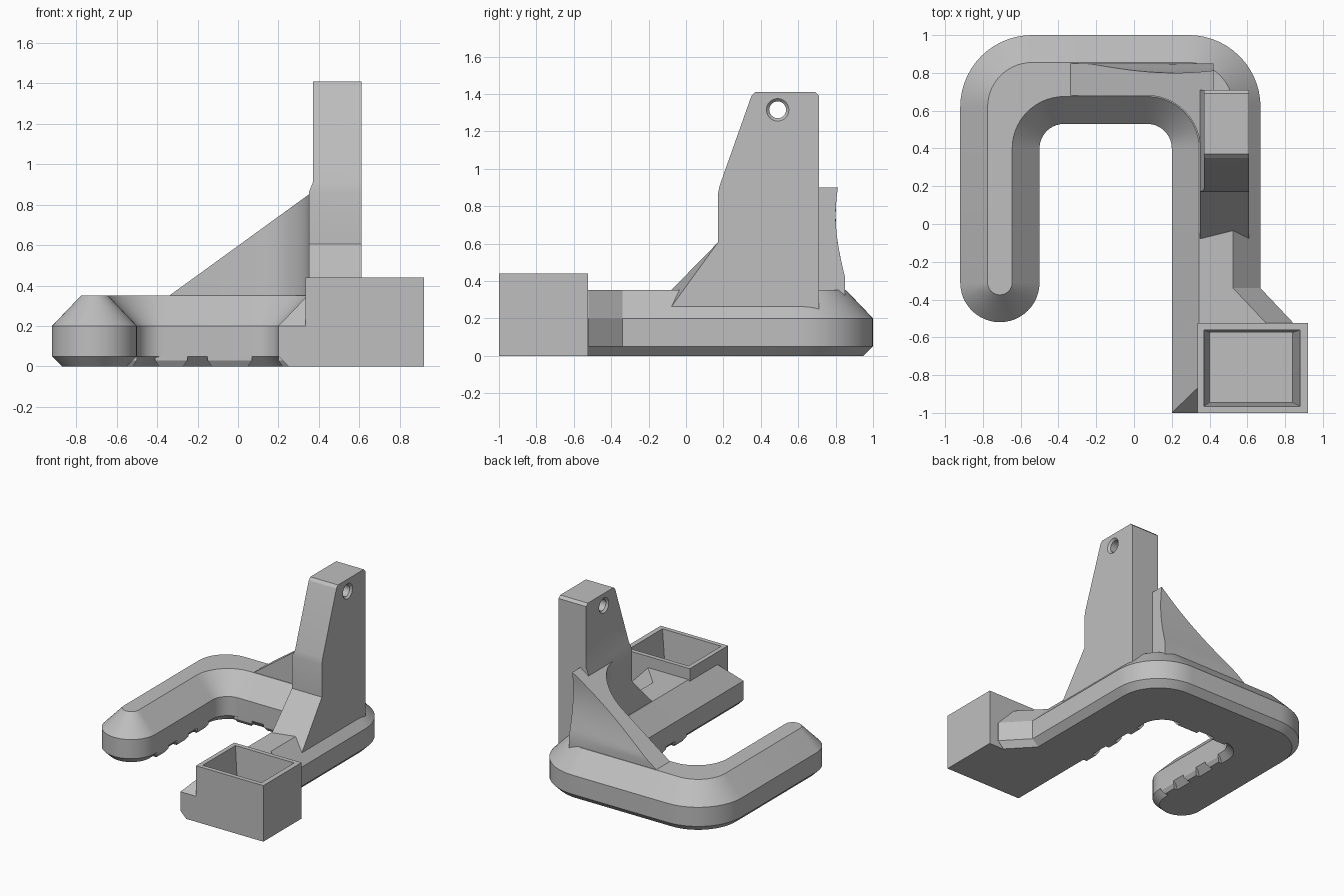
import bpy, bmesh
from math import sin, cos, pi, radians

cube = bpy.data.objects.get("Cube")
if cube:
    bpy.data.objects.remove(cube, do_unlink=True)

grey = bpy.data.materials.new("plain grey")
grey.use_nodes = True
grey.diffuse_color = (0.52, 0.52, 0.52, 1)
grey.node_tree.nodes["Principled BSDF"].inputs["Base Color"].default_value = (0.52, 0.52, 0.52, 1)


def loft(name, rings):
    """Skin a stack of equal-length rings and cap both ends."""
    bm = bmesh.new()
    rows = [[bm.verts.new(p) for p in ring] for ring in rings]
    n = len(rows[0])
    for a, b in zip(rows, rows[1:]):
        for i in range(n):
            j = (i + 1) % n
            bm.faces.new((a[i], a[j], b[j], b[i]))
    bm.faces.new(rows[0][::-1])
    bm.faces.new(rows[-1])
    bmesh.ops.recalc_face_normals(bm, faces=bm.faces)
    mesh = bpy.data.meshes.new(name)
    bm.to_mesh(mesh)
    bm.free()
    mesh.materials.append(grey)
    obj = bpy.data.objects.new(name, mesh)
    bpy.context.collection.objects.link(obj)
    return obj


def rect(x0, x1, y0, y1, z, z_right=None):
    zr = z if z_right is None else z_right
    return [(x0, y0, z), (x1, y0, zr), (x1, y1, zr), (x0, y1, z)]


def arc(cx, cy, r, a0, a1, n=14):
    angles = [radians(a0 + (a1 - a0) * i / n) for i in range(n + 1)]
    return [(cx + r * cos(a), cy + r * sin(a)) for a in angles]


def smooth(obj):
    bpy.ops.object.select_all(action='DESELECT')
    obj.select_set(True)
    bpy.context.view_layer.objects.active = obj
    bpy.ops.object.shade_smooth_by_angle(angle=radians(25))


def outline(d, z, front):
    """Plan of the hooked base, inset by d."""
    pts = arc(-0.71, -0.31, 0.21 - d, 360, 180, 24)       # rounded free end
    pts += arc(-0.54, 0.62, 0.38 - d, 180, 90)            # outer corners
    pts += arc(0.29, 0.62, 0.38 - d, 90, 0)
    pts += [(0.67 - d, -0.34), (0.84 - d, -0.52), (0.84 - d, -0.55)]
    pts += [(0.36, -0.55), (0.36, front), (0.20 + d, front)]
    pts += arc(0.07, 0.40, 0.13 + d, 0, 90)               # inner corners
    pts += arc(-0.37, 0.40, 0.13 + d, 90, 180)
    return [(x, y, z) for x, y in pts]


# Hooked base with chamfered edges
base = loft("hooked_base", [
    outline(0.05, 0, -1), outline(0, 0.05, -1),
    outline(0, 0.2, -1), outline(0.145, 0.352, -0.86)])
smooth(base)

# Grip teeth under the inner edge
for i, x in enumerate((-0.33, -0.04)):
    w = 0.08 + 0.03 * i
    loft(f"back_grip_tooth_{i + 1}", [
        rect(x - w + 0.02, x + w - 0.02, 0.55, 0.62, 0.0),
        rect(x - w, x + w, 0.53, 0.62, 0.03),
        rect(x - w, x + w, 0.53, 0.62, 0.07)])
for side, face, inward in (("left", -0.50, -1), ("right", 0.20, 1)):
    for i in range(3):
        y = -0.22 + 0.25 * i
        loft(f"{side}_grip_tooth_{i + 1}", [
            rect(face + 0.02 * inward, face + 0.09 * inward, y - 0.05, y + 0.05, 0.0),
            rect(face, face + 0.09 * inward, y - 0.07, y + 0.07, 0.03),
            rect(face, face + 0.09 * inward, y - 0.07, y + 0.07, 0.07)])

# Open tray
loft("tray", [
    rect(0.335, 0.92, -1, -0.525, 0), rect(0.335, 0.92, -1, -0.525, 0.44),
    rect(0.37, 0.88, -0.965, -0.56, 0.44), rect(0.40, 0.84, -0.945, -0.575, 0.1)])

# Upright post with a sloping foot
post = loft("post", [
    rect(0.35, 0.61, -0.08, 0.71, 0.2),
    rect(0.35, 0.61, -0.08, 0.71, 0.35, 0.26),
    rect(0.35, 0.61, 0.17, 0.71, 0.605),
    rect(0.35, 0.61, 0.17, 0.71, 0.86),
    rect(0.37, 0.61, 0.18, 0.71, 0.91),
    rect(0.37, 0.61, 0.35, 0.71, 1.39),
    rect(0.37, 0.61, 0.37, 0.69, 1.41)])

# Countersunk hole through the top of the post
hole = loft("hole_cutter", [
    [(x, y, z) for y, z in arc(0.49, 1.315, r, 0, 348.75, 31)]
    for x, r in ((0.36, 0.07), (0.385, 0.045), (0.595, 0.045), (0.62, 0.07))])
hole.hide_render = True
cut = post.modifiers.new("hole", 'BOOLEAN')
cut.operation = 'DIFFERENCE'
cut.object = hole
bpy.context.view_layer.objects.active = post
bpy.ops.object.modifier_apply(modifier="hole")
bpy.data.objects.remove(hole, do_unlink=True)
smooth(post)


# Triangular brace: curved front, scooped back
def brace_ring(t):
    front = [(-0.34, 0.68)] + arc(0.07, 0.40, 0.28, 90, 0) + [(0.42, 0.40)]
    back = [(0.42 - 0.76 * i / 20, None) for i in range(21)]
    ring = []
    for x, y in front + back:
        top = min(0.35 + 0.725 * (x + 0.34), 0.9)
        z = 0.3 + t * (top - 0.3)
        if y is None:
            k = min(max((z - 0.42) / 0.66, 0), 1)
            y = 0.85 - 0.05 * sin(pi * k)
        ring.append((x, y, z))
    return ring


smooth(loft("brace", [brace_ring(i / 10) for i in range(11)]))
